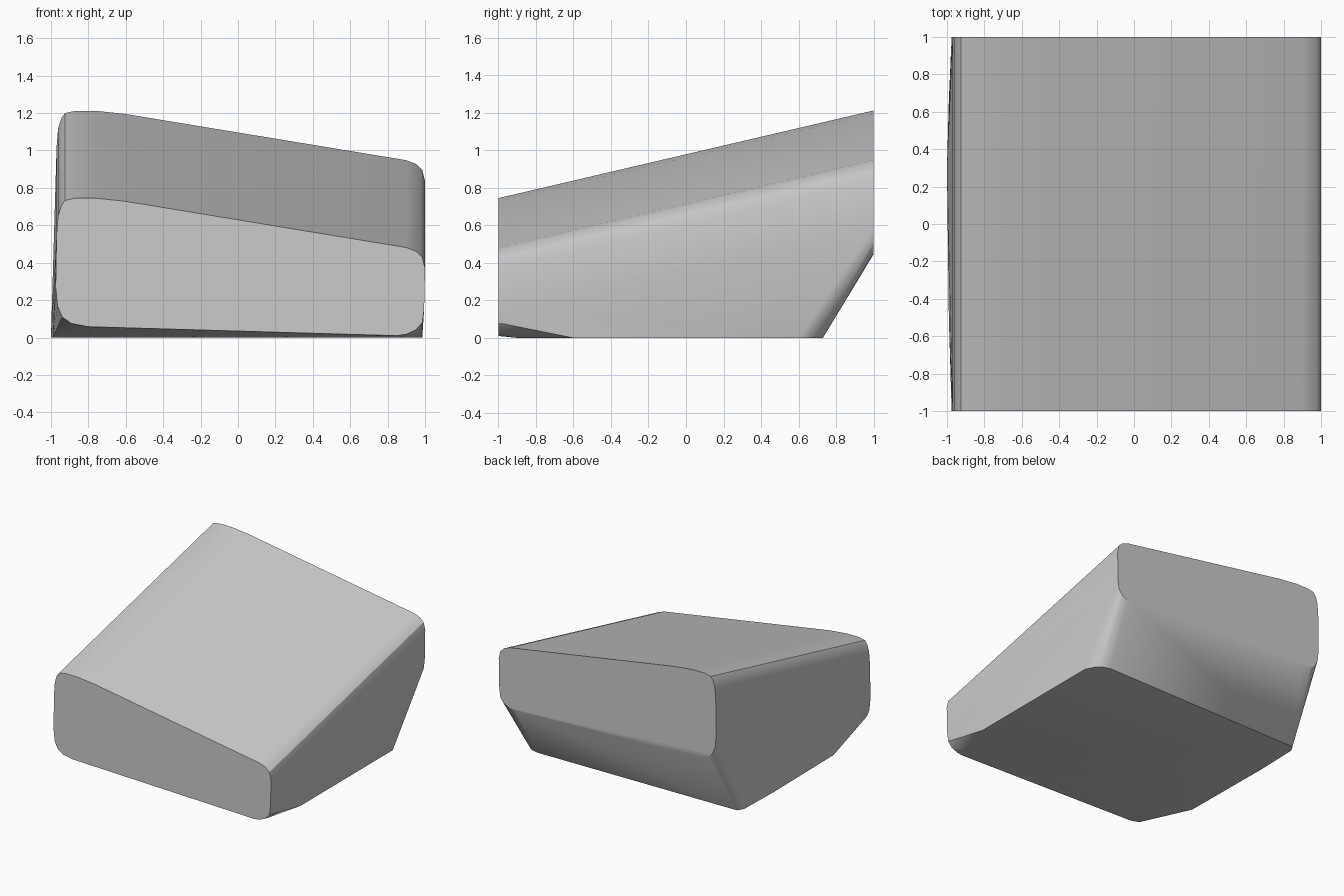
import bpy, bmesh, math

if "Cube" in bpy.data.objects:
    bpy.data.objects.remove(bpy.data.objects["Cube"])

# Upper and lower halves of the rounded front outline (x, z)
UPPER = [(-.97, .55), (-.962, .65), (-.945, .705), (-.925, .733), (-.87, .745),
         (-.76, .745), (-.6, .728), (.8, .498), (.9, .481), (.95, .462),
         (.985, .43), (1, .37)]
LOWER = [(.995, .15), (.985, .08), (.95, .04), (.9, .018), (.85, .01),
         (-.8, .058), (-.89, .075), (-.94, .11), (-.965, .17), (-.975, .27)]

# Front outline, back outline (raised and slightly deeper), flat foot outline
front = [(x, -1, z) for x, z in UPPER + LOWER]
back = [(x, 1, z + .467) for x, z in UPPER]
back += [(x, 1, z + .446 - .012 * x) for x, z in LOWER]
foot = [(-.99, -.5, 0), (-1, .3, 0), (-.99, .66, 0), (-.96, .71, 0),
        (.84, .73, 0), (.91, .71, 0), (.95, .67, 0), (.985, .6, 0),
        (.985, -.6, 0), (.9, -.9, 0)]

# Stretch a skin around the three outlines
bm = bmesh.new()
for p in front + back + foot:
    bm.verts.new(p)
hull = bmesh.ops.convex_hull(bm, input=bm.verts[:])
loose = [v for v in bm.verts if not v.link_faces]
bmesh.ops.delete(bm, geom=loose, context='VERTS')
bmesh.ops.dissolve_limit(bm, angle_limit=math.radians(0.5),
                         verts=bm.verts[:], edges=bm.edges[:])
bmesh.ops.recalc_face_normals(bm, faces=bm.faces[:])

mesh = bpy.data.meshes.new("wedge_block")
bm.to_mesh(mesh)
bm.free()
block = bpy.data.objects.new("wedge_block", mesh)
bpy.context.collection.objects.link(block)

# Smooth the rounded corners, keep the cut faces crisp
bpy.context.view_layer.objects.active = block
block.select_set(True)
bpy.ops.object.shade_smooth_by_angle(angle=math.radians(30))
